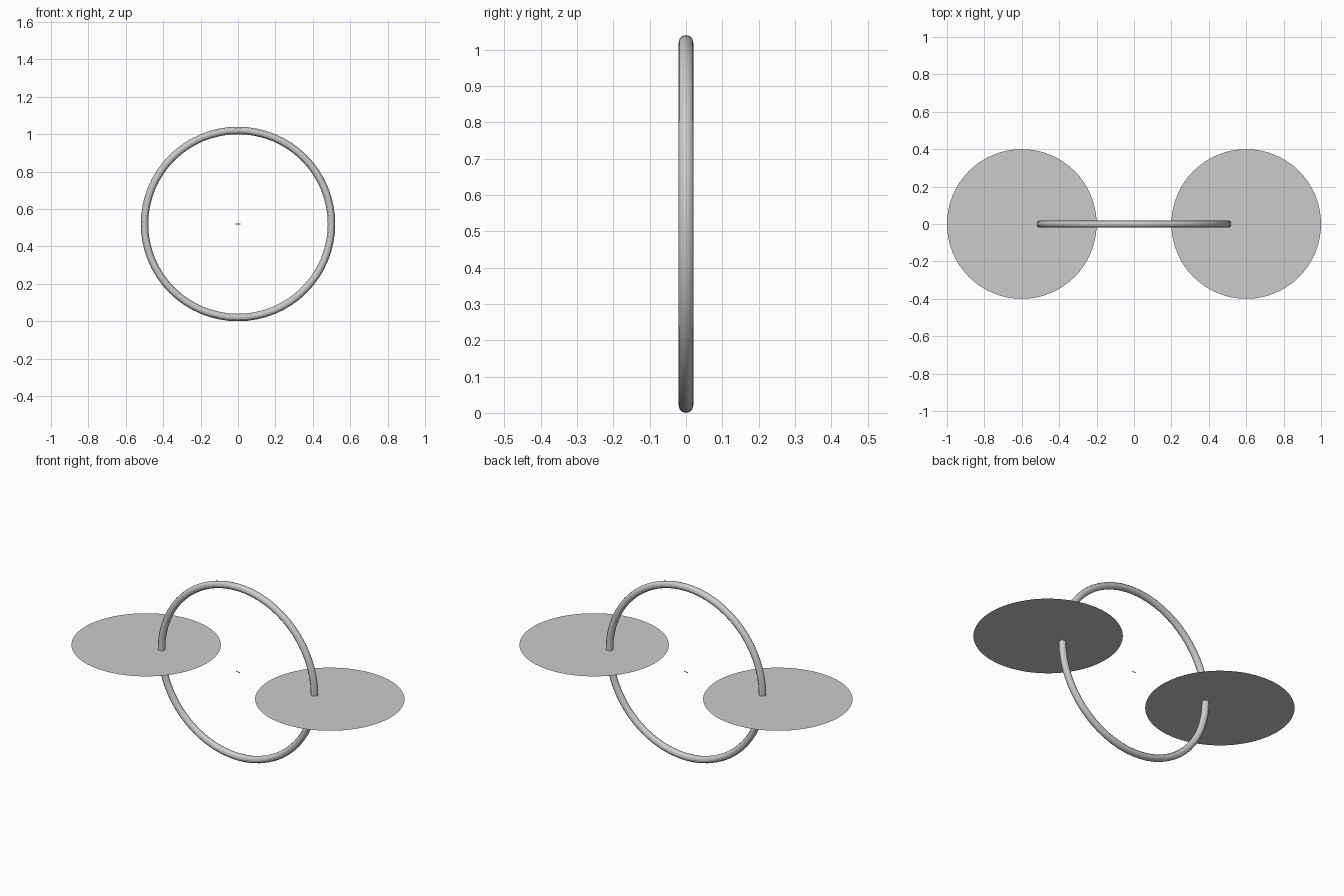
import bpy
from math import pi

if "Cube" in bpy.data.objects:
    bpy.data.objects.remove(bpy.data.objects["Cube"])

MID = 0.52  # height of the ring centre and of both discs

# upright round ring
bpy.ops.mesh.primitive_torus_add(major_radius=0.5, minor_radius=0.02,
                                 major_segments=64, minor_segments=12,
                                 location=(0, 0, MID), rotation=(pi / 2, 0, 0))
ring = bpy.context.object
ring.name = "ring"
bpy.ops.object.shade_smooth_by_angle()

# paper-thin horizontal discs, pierced by the ring on each side
for side, name in ((-1, "left_disc"), (1, "right_disc")):
    bpy.ops.mesh.primitive_circle_add(vertices=64, radius=0.4, fill_type='NGON',
                                      location=(side * 0.6, 0, MID))
    bpy.context.object.name = name

# tiny pin at the centre, lying along x
bpy.ops.mesh.primitive_cylinder_add(vertices=6, radius=0.002, depth=0.025,
                                    location=(0, 0, MID), rotation=(0, pi / 2, 0))
bpy.context.object.name = "centre_pin"
